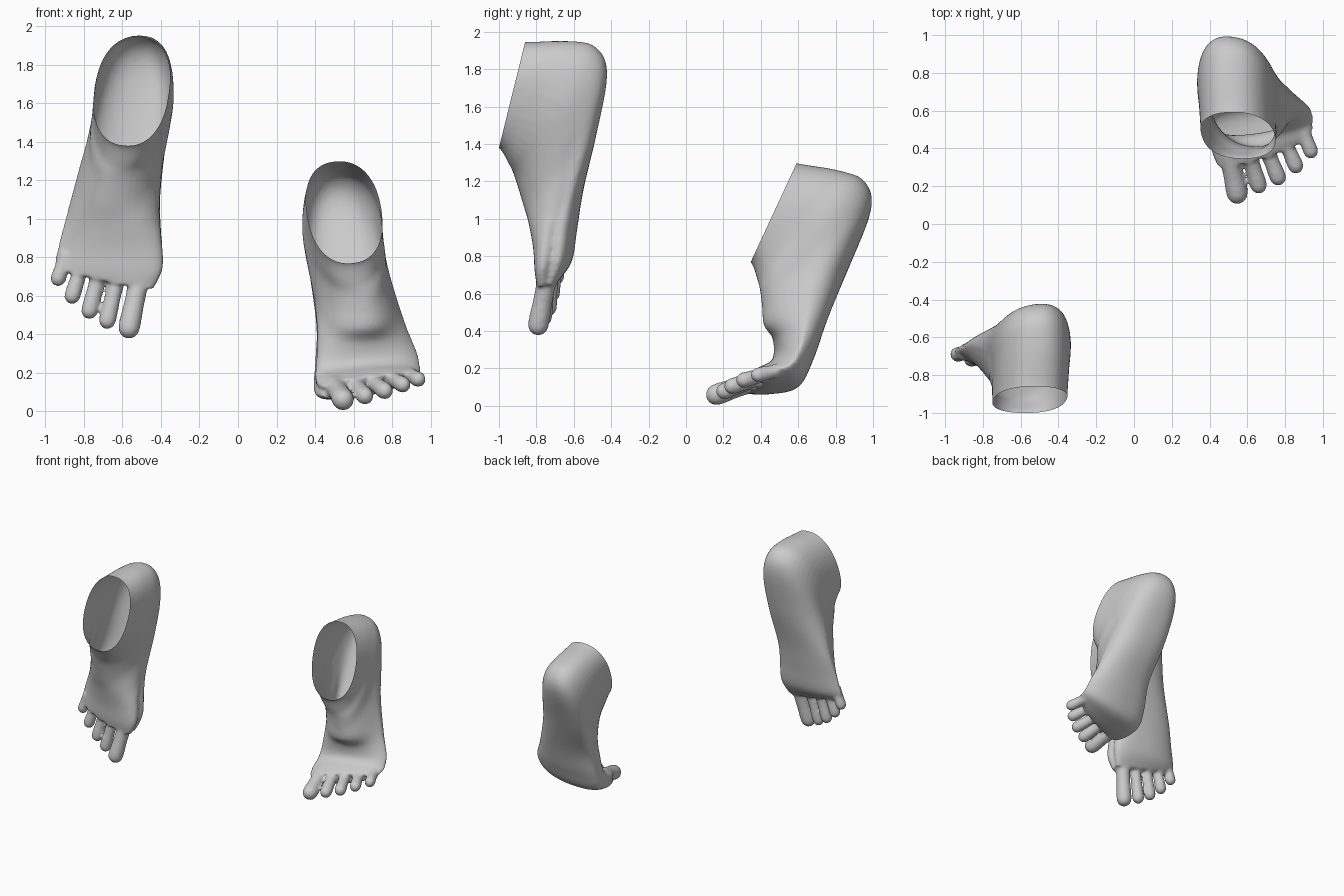
import bpy, bmesh, math
from mathutils import Vector as V

if "Cube" in bpy.data.objects:
    bpy.data.objects.remove(bpy.data.objects["Cube"])

# Foot cross-sections from ankle to instep: dorsum, sole, little-toe side, big-toe side
REAR = [
    [(-.59, -1.0, 1.38), (-.51, -.86, 1.945), (-.745, -.93, 1.68), (-.36, -.94, 1.65)],
    [(-.59, -.945, 1.29), (-.52, -.64, 1.95), (-.745, -.79, 1.64), (-.345, -.78, 1.66)],
    [(-.60, -.915, 1.23), (-.53, -.49, 1.92), (-.755, -.72, 1.56), (-.335, -.66, 1.60)],
    [(-.61, -.89, 1.15), (-.53, -.425, 1.78), (-.77, -.68, 1.45), (-.355, -.62, 1.47)],
    [(-.62, -.865, 1.06), (-.55, -.48, 1.45), (-.82, -.65, 1.28), (-.39, -.62, 1.30)],
]
# Forefoot of the pointed foot
POINTED = [
    [(-.62, -.84, .97), (-.60, -.55, 1.15), (-.875, -.64, 1.08), (-.41, -.66, 1.08)],
    [(-.60, -.815, .84), (-.60, -.585, .95), (-.92, -.66, .92), (-.412, -.70, .95)],
    [(-.59, -.805, .72), (-.60, -.615, .77), (-.95, -.67, .80), (-.41, -.72, .78)],
    [(-.63, -.79, .66), (-.63, -.68, .67), (-.95, -.68, .75), (-.45, -.74, .65)],
]
# Forefoot of the foot standing on its ball, toes bent forward
BENT = [
    [(-.62, .465, .36), (-.60, .75, .45), (-.88, .64, .43), (-.415, .60, .42)],
    [(-.62, .475, .28), (-.60, .675, .24), (-.935, .61, .30), (-.415, .55, .26)],
    [(-.62, .45, .235), (-.60, .60, .10), (-.95, .56, .22), (-.41, .50, .17)],
    [(-.62, .38, .20), (-.60, .46, .07), (-.95, .51, .20), (-.42, .42, .13)],
    [(-.64, .33, .175), (-.62, .36, .075), (-.94, .47, .185), (-.45, .33, .11)],
]
# Toes: base, tip centre, radius
POINTED_TOES = [
    ((-.505, -.735, .72), (-.566, -.79, .432), .056),
    ((-.615, -.73, .74), (-.679, -.76, .47), .044),
    ((-.71, -.715, .76), (-.771, -.735, .522), .044),
    ((-.80, -.70, .79), (-.861, -.715, .598), .042),
    ((-.89, -.685, .82), (-.934, -.69, .688), .040),
]
BENT_TOES = [
    ((-.50, .38, .135), (-.546, .163, .060), .057),
    ((-.60, .40, .15), (-.660, .205, .078), .045),
    ((-.69, .43, .16), (-.762, .247, .105), .044),
    ((-.785, .47, .18), (-.856, .308, .137), .042),
    ((-.885, .52, .195), (-.936, .385, .165), .040),
]


def loft(bm, rings):
    """Skin closed rings into a closed tube."""
    loops = [[bm.verts.new(p) for p in r] for r in rings]
    n = len(loops[0])
    for a, b in zip(loops, loops[1:]):
        for i in range(n):
            bm.faces.new((a[i], a[(i + 1) % n], b[(i + 1) % n], b[i]))
    for end in (loops[0], loops[-1]):
        c = bm.verts.new(sum((v.co for v in end), V()) / n)
        for i in range(n):
            bm.faces.new((end[i], end[(i + 1) % n], c))


def ring(sec, n=40, power=.87):
    d, s, l, r = sec
    m = (l + r) / 2
    out = []
    for i in range(n):
        t = 2 * math.pi * i / n
        c, k = math.cos(t), math.sin(t)
        out.append(m + ((r if c > 0 else l) - m) * abs(c) ** power
                   + ((d if k > 0 else s) - m) * abs(k) ** power)
    return out


def smooth_sections(secs, steps=6):
    """Catmull-Rom interpolation between the sections."""
    out = []
    for i in range(len(secs) - 1):
        q = [secs[max(i - 1, 0)], secs[i], secs[i + 1], secs[min(i + 2, len(secs) - 1)]]
        for k in range(steps):
            t = k / steps
            out.append([.5 * (2 * b + (c - a) * t + (2 * a - 5 * b + 4 * c - e) * t * t
                              + (3 * b - a - 3 * c + e) * t ** 3) for a, b, c, e in zip(*q)])
    return out + [secs[-1]]


def toe(bm, base, tip, r):
    base, tip = V(base), V(tip)
    axis = (tip - base).normalized()
    rot = axis.to_track_quat('Z', 'Y')
    prof = [(base.lerp(tip, t), r * f) for t, f in ((0, .95), (.3, .93), (.6, .93), (.85, 1))]
    prof += [(tip + axis * r * math.sin(a), r * math.cos(a)) for a in (0, .4, .8, 1.15, 1.4)]
    loft(bm, [[c + rot @ V((q * math.cos(a), q * math.sin(a), 0))
               for a in (2 * math.pi * i / 20 for i in range(20))] for c, q in prof])


def foot(name, rear, fore, toes, mirror):
    secs = [[V(p) for p in s] for s in rear + fore]
    d, s = secs[0][:2]
    n = V((0, d.z - s.z, s.y - d.y)).normalized()
    bm = bmesh.new()
    loft(bm, [ring(x) for x in smooth_sections([[p + n * .08 for p in secs[0]]] + secs)])
    for t in toes:
        toe(bm, *t)
    bmesh.ops.recalc_face_normals(bm, faces=bm.faces)
    me = bpy.data.meshes.new(name)
    bm.to_mesh(me)
    bm.free()
    ob = bpy.data.objects.new(name, me)
    bpy.context.collection.objects.link(ob)
    # fuse toes and body into one skin
    m = ob.modifiers.new("fuse", 'REMESH')
    m.mode, m.voxel_size = 'VOXEL', .011
    m = ob.modifiers.new("soften", 'SMOOTH')
    m.factor, m.iterations = .5, 6
    dg = bpy.context.evaluated_depsgraph_get()
    me = bpy.data.meshes.new_from_object(ob.evaluated_get(dg))
    ob.modifiers.clear()
    # cut the open ankle and mirror if needed
    bm = bmesh.new()
    bm.from_mesh(me)
    bmesh.ops.bisect_plane(bm, geom=bm.verts[:] + bm.edges[:] + bm.faces[:],
                           plane_co=d, plane_no=n, clear_outer=True)
    if mirror:
        for v in bm.verts:
            v.co.x *= -1
        bmesh.ops.reverse_faces(bm, faces=bm.faces)
    for f in bm.faces:
        f.smooth = True
    bm.to_mesh(me)
    bm.free()
    ob.data = me


def tilt(p, a=math.radians(11)):
    """Turn the rear foot about the heel and move it to the standing foot."""
    x, y, z = p[0], p[1] + .43, p[2] - 1.78
    return (x, y * math.cos(a) + z * math.sin(a) + .982, z * math.cos(a) - y * math.sin(a) + 1.053)


foot("pointed_foot", REAR, POINTED, POINTED_TOES, False)
foot("standing_foot", [[tilt(p) for p in s] for s in REAR], BENT, BENT_TOES, True)
